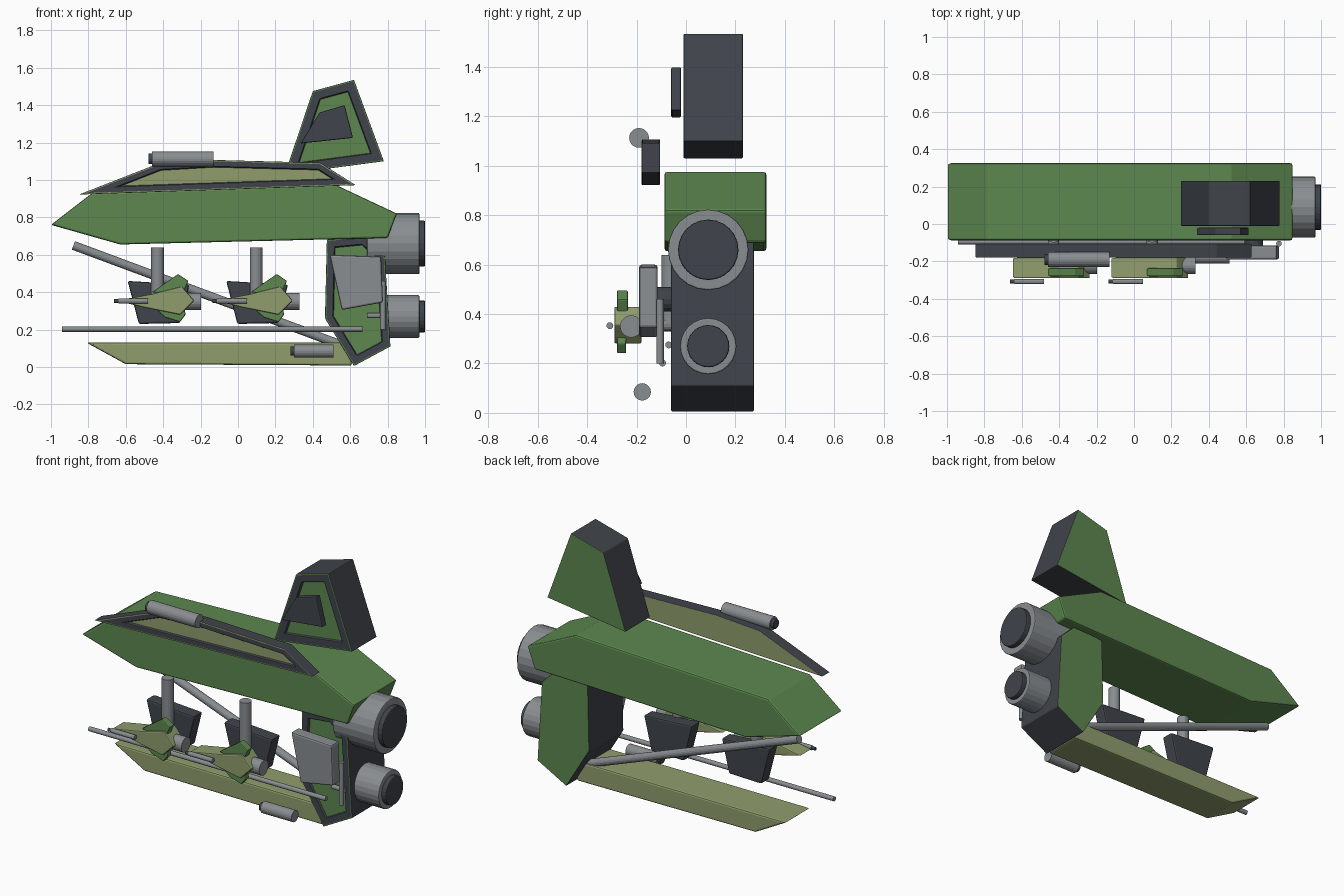
import bpy, bmesh
from mathutils import Vector

if "Cube" in bpy.data.objects:
    bpy.data.objects.remove(bpy.data.objects["Cube"])


def make_mat(name, color):
    m = bpy.data.materials.new(name)
    m.diffuse_color = (*color, 1)
    m.use_nodes = True
    m.node_tree.nodes["Principled BSDF"].inputs["Base Color"].default_value = m.diffuse_color
    return m


GREEN = make_mat("green_paint", (0.11, 0.245, 0.078))
OLIVE = make_mat("olive_paint", (0.28, 0.34, 0.155))
DARK = make_mat("dark_metal", (0.050, 0.057, 0.069))
GREY = make_mat("grey_metal", (0.25, 0.27, 0.285))


def finish(bm, name, mats, bevel=0.006):
    me = bpy.data.meshes.new(name)
    bm.to_mesh(me)
    bm.free()
    for m in mats:
        me.materials.append(m)
    ob = bpy.data.objects.new(name, me)
    bpy.context.scene.collection.objects.link(ob)
    if bevel:
        b = ob.modifiers.new("bevel", 'BEVEL')
        b.width = bevel
        b.segments = 2
        b.limit_method = 'ANGLE'
        b.angle_limit = 0.5
    return ob


def slab(name, profile, y0, y1, mat, frame=0, bevel=0.006, dx=0):
    """Side profile (x, z) extruded from y0 to y1.
    With frame > 0: dark edge walls and a dark front border around a recess."""
    bm = bmesh.new()
    face = bm.faces.new([bm.verts.new((x + dx, y0, z)) for x, z in profile])
    ext = bmesh.ops.extrude_face_region(bm, geom=[face])
    moved = [g for g in ext["geom"] if isinstance(g, bmesh.types.BMVert)]
    bmesh.ops.translate(bm, verts=moved, vec=(0, y1 - y0, 0))
    bmesh.ops.recalc_face_normals(bm, faces=bm.faces[:])
    # extruding may have removed the starting cap
    if not any(f.normal.y < -0.9 for f in bm.faces):
        bm.faces.new([v for v in bm.verts if v not in moved])
        bmesh.ops.recalc_face_normals(bm, faces=bm.faces[:])
    if frame:
        for f in bm.faces:
            f.material_index = 1 if abs(f.normal.y) < 0.5 else 0
        front = [f for f in bm.faces if f.normal.y < -0.9]
        steps = ((0.007, 0, 0), (frame, 0, 1), (0.003, -0.015, 1))
        for thick, depth, index in steps:
            ring = bmesh.ops.inset_region(bm, faces=front, thickness=thick,
                                          depth=depth, use_even_offset=True)
            for f in ring["faces"]:
                f.material_index = index
        bevel = 0.004
    return finish(bm, name, [mat, DARK], bevel)


def rod(name, a, b, r, mat, sides=20, bevel=0.0):
    """Cylinder between two points."""
    a, b = Vector(a), Vector(b)
    d = b - a
    bm = bmesh.new()
    bmesh.ops.create_cone(bm, cap_ends=True, segments=sides, radius1=r,
                          radius2=r, depth=d.length)
    rot = d.to_track_quat('Z', 'Y').to_matrix().to_4x4()
    rot.translation = (a + b) / 2
    bmesh.ops.transform(bm, matrix=rot, verts=bm.verts[:])
    return finish(bm, name, [mat], bevel)


# Upper hull
slab("hull", [(-1, 0.76), (-0.63, 0.655), (0.80, 0.69), (0.85, 0.82),
              (0.52, 0.975), (-0.78, 0.93)], -0.087, 0.325, GREEN, bevel=0.01)

# Tail fin with raised plate
slab("tail_fin", [(0.25, 1.03), (0.78, 1.10), (0.62, 1.535), (0.40, 1.475)],
     -0.01, 0.23, GREEN, frame=0.042)
slab("fin_plate", [(0.335, 1.195), (0.615, 1.225), (0.57, 1.40), (0.435, 1.36)],
     -0.06, -0.02, DARK)

# Side canopy panel
slab("canopy_panel", [(-0.85, 0.922), (0.63, 0.972), (0.44, 1.092),
                      (-0.13, 1.107), (-0.42, 1.09)],
     -0.18, -0.105, OLIVE, frame=0.028)

# Rear pillar
slab("rear_pillar", [(0.475, 0.68), (0.465, 0.26), (0.62, 0.005), (0.815, 0.11),
                     (0.785, 0.60), (0.68, 0.70)], -0.06, 0.275, GREEN, frame=0.035)

# Lower skid
slab("lower_skid", [(-0.81, 0.13), (-0.60, 0.015), (0.61, 0.008), (0.59, 0.13)],
     -0.05, 0.19, OLIVE, bevel=0.01)

# Engines with dark nozzle discs
for label, z, r, x0 in (("upper", 0.66, 0.163, 0.69), ("lower", 0.27, 0.114, 0.76)):
    rod(label + "_engine", (x0, 0.09, z), (0.97, 0.09, z), r, GREY, 24, 0.006)
    rod(label + "_nozzle", (0.94, 0.09, z), (1.0, 0.09, z), r * 0.75, DARK, 24, 0.006)

# Struts and pods
rod("diagonal_strut", (-0.88, 0.16, 0.65), (0.60, 0.16, 0.10), 0.024, GREY, 16)
rod("long_rod", (-0.94, -0.095, 0.202), (0.665, -0.095, 0.202), 0.014, GREY, 16)
for label, xa, xb, y, z, r in (("upper", -0.46, -0.13, -0.19, 1.113, 0.04),
                               ("lower", 0.30, 0.51, -0.177, 0.085, 0.035)):
    rod(label + "_pod", (xa, y, z), (xb, y, z), r, GREY, 20)
    rod(label + "_pod_cap", (xa - 0.018, y, z), (xa + 0.01, y, z), r * 0.7, DARK, 20)

# Shield and pipes on the pillar
slab("pillar_shield", [(0.49, 0.60), (0.555, 0.305), (0.775, 0.345), (0.765, 0.59)],
     -0.19, -0.115, GREY, bevel=0.01)
rod("shield_mount", (0.64, -0.13, 0.46), (0.64, -0.04, 0.46), 0.05, DARK, 16)
rod("pillar_pipe", (0.775, -0.105, 0.20), (0.775, -0.105, 0.46), 0.015, GREY, 16)
rod("pillar_peg", (0.69, -0.07, 0.275), (0.775, -0.07, 0.275), 0.014, GREY, 12)

# Two hanging gun units
for i, dx in enumerate((0.0, 0.527)):
    n = str(i + 1)
    rod("hanger_post_" + n, (-0.43 + dx, -0.065, 0.36), (-0.43 + dx, -0.065, 0.64),
        0.034, GREY, 20)
    slab("rear_plate_" + n, [(-0.59, 0.46), (-0.53, 0.23), (-0.31, 0.235), (-0.26, 0.44)],
         -0.05, 0.03, DARK, dx=dx, bevel=0.01)
    slab("gun_body_" + n, [(-0.65, 0.355), (-0.51, 0.32), (-0.31, 0.28), (-0.235, 0.355),
                           (-0.30, 0.43), (-0.46, 0.39)], -0.29, -0.18, OLIVE, dx=dx)
    slab("upper_winglet_" + n, [(-0.46, 0.40), (-0.30, 0.38), (-0.265, 0.46), (-0.32, 0.497)],
         -0.28, -0.235, GREEN, dx=dx)
    slab("lower_winglet_" + n, [(-0.46, 0.33), (-0.39, 0.265), (-0.31, 0.24),
                                (-0.28, 0.28), (-0.29, 0.33)],
         -0.28, -0.242, GREEN, dx=dx)
    rod("gun_thruster_" + n, (-0.34 + dx, -0.222, 0.35), (-0.197 + dx, -0.222, 0.35),
        0.045, GREY, 20)
    rod("gun_barrel_" + n, (-0.64 + dx, -0.308, 0.353), (-0.48 + dx, -0.308, 0.353),
        0.014, GREY, 12)
    rod("gun_muzzle_" + n, (-0.663 + dx, -0.308, 0.353), (-0.635 + dx, -0.308, 0.353),
        0.01, DARK, 12)
    rod("gun_mount_" + n, (-0.43 + dx, -0.20, 0.36), (-0.43 + dx, 0.0, 0.36), 0.03, GREY, 16)
